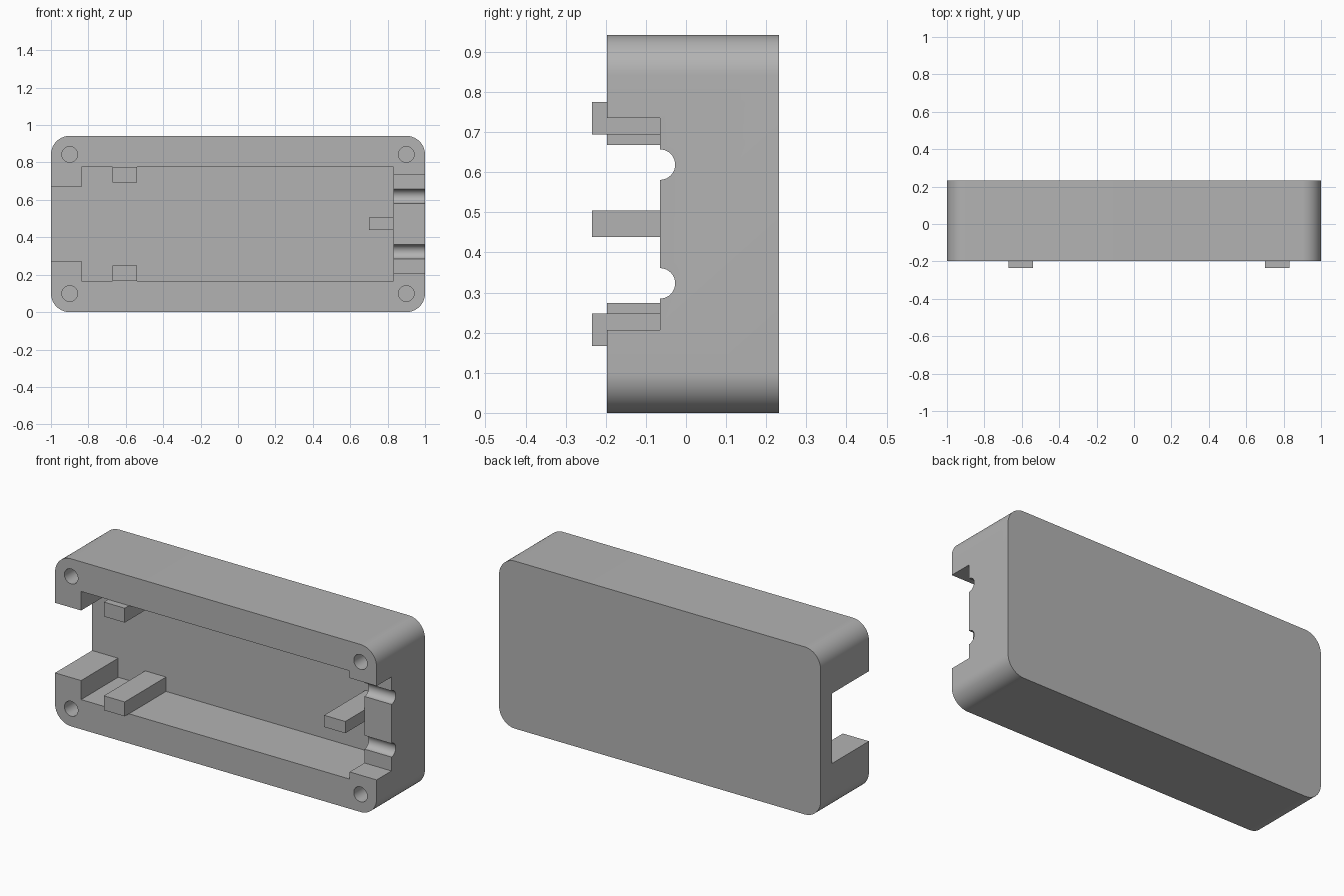
import bpy, bmesh
from math import sin, cos, pi

if "Cube" in bpy.data.objects:
    bpy.data.objects.remove(bpy.data.objects["Cube"], do_unlink=True)

HEIGHT, MID = 0.942, 0.471
FRONT, BACK, FLOOR = -0.197, 0.232, 0.132
POST_FRONT = -0.235

grey = bpy.data.materials.new("plain_grey")
grey.use_nodes = True
grey.diffuse_color = (0.45, 0.45, 0.45, 1)
grey.node_tree.nodes["Principled BSDF"].inputs["Base Color"].default_value = (0.45, 0.45, 0.45, 1)


def arc(cx, cy, r, start, end, steps):
    """Points along a circular arc, angles in radians."""
    angles = [start + (end - start) * i / steps for i in range(steps + 1)]
    return [(cx + r * cos(a), cy + r * sin(a)) for a in angles]


def prism(name, outline, start, end, axis="y"):
    """Extrude an (x, z) outline along y, or a (y, z) outline along x."""
    def place(p, d):
        return (p[0], d, p[1]) if axis == "y" else (d, p[0], p[1])
    bm = bmesh.new()
    near = [bm.verts.new(place(p, start)) for p in outline]
    far = [bm.verts.new(place(p, end)) for p in outline]
    bm.faces.new(near)
    bm.faces.new(far[::-1])
    for i in range(len(near)):
        j = (i + 1) % len(near)
        bm.faces.new((near[j], near[i], far[i], far[j]))
    bmesh.ops.recalc_face_normals(bm, faces=bm.faces[:])
    mesh = bpy.data.meshes.new(name)
    bm.to_mesh(mesh)
    bm.free()
    mesh.materials.append(grey)
    obj = bpy.data.objects.new(name, mesh)
    bpy.context.collection.objects.link(obj)
    return obj


def activate(obj):
    bpy.ops.object.select_all(action="DESELECT")
    obj.select_set(True)
    bpy.context.view_layer.objects.active = obj


def cut(target, cutter):
    cutter.hide_render = True
    mod = target.modifiers.new("cut", "BOOLEAN")
    mod.operation, mod.solver, mod.object = "DIFFERENCE", "EXACT", cutter
    activate(target)
    bpy.ops.object.modifier_apply(modifier=mod.name)
    bpy.data.objects.remove(cutter, do_unlink=True)


# Housing: rounded block
R = 0.1
outline = []
corners = [(1 - R, HEIGHT - R), (R - 1, HEIGHT - R), (R - 1, R), (1 - R, R)]
for i, (cx, cz) in enumerate(corners):
    outline += arc(cx, cz, R, i * pi / 2, (i + 1) * pi / 2, 14)
housing = prism("housing", outline, FRONT, BACK)

# Main cavity with the opening through the right end wall
lower = [(-1.1, 0.274), (-0.838, 0.274), (-0.838, 0.167), (0.832, 0.167)]
upper = [(x, HEIGHT - z) for x, z in reversed(lower)]
cut(housing, prism("cavity_cutter", lower + upper, -0.4, FLOOR))

# Lowered left end wall with two round cable grooves
ledge = -0.065
profile = [(-0.4, 0.207), (ledge, 0.207)]
for z in (MID - 0.148, MID + 0.148):
    profile += arc(ledge, z, 0.038, -pi / 2, pi / 2, 20)
profile += [(ledge, HEIGHT - 0.207), (-0.4, HEIGHT - 0.207)]
cut(housing, prism("cable_cutter", profile, 0.78, 1.1, "x"))

# Screw holes in the corners
for x in (-0.9, 0.9):
    for z in (MID - 0.372, MID + 0.372):
        circle = arc(x, z, 0.042, 0, 2 * pi, 32)[:-1]
        cut(housing, prism("screw_cutter", circle, -0.4, FLOOR))

activate(housing)
bpy.ops.object.shade_smooth_by_angle(angle=pi / 6)


# Support posts standing on the cavity floor
def post(name, x0, x1, z0, z1):
    prism(name, [(x0, z0), (x1, z0), (x1, z1), (x0, z1)], POST_FRONT, FLOOR + 0.01)


post("lower_post", -0.67, -0.54, 0.167, 0.248)
post("upper_post", -0.67, -0.54, HEIGHT - 0.248, HEIGHT - 0.167)
post("end_post", 0.70, 0.832, 0.439, 0.505)
